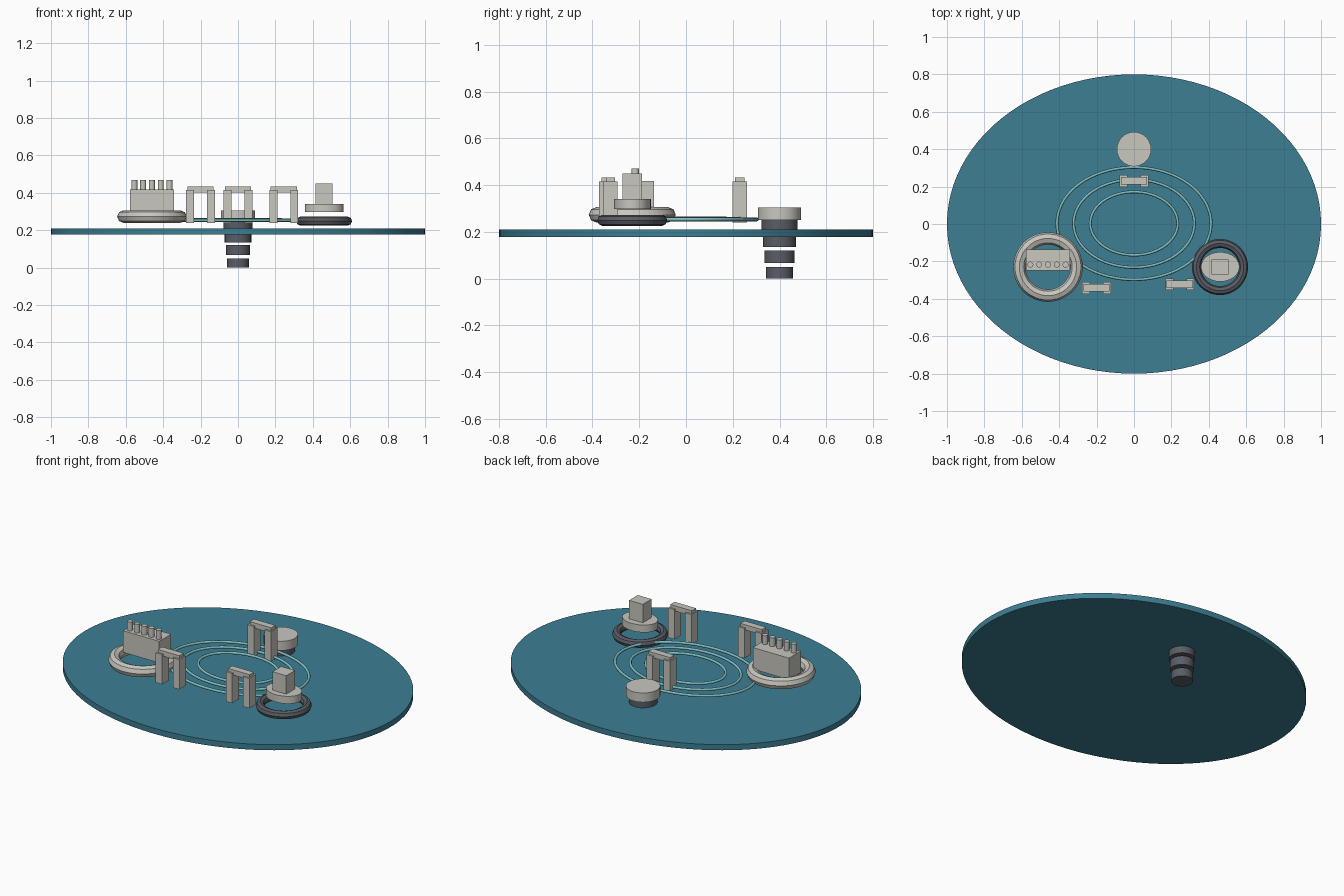
import bpy, bmesh, math
from mathutils import Matrix

if "Cube" in bpy.data.objects:
    bpy.data.objects.remove(bpy.data.objects["Cube"])


def material(name, rgb):
    m = bpy.data.materials.new(name)
    m.diffuse_color = (*rgb, 1)
    m.use_nodes = True
    m.node_tree.nodes["Principled BSDF"].inputs["Base Color"].default_value = m.diffuse_color
    return m


TEAL = material("deep_teal", (0.045, 0.21, 0.29))
AQUA = material("pale_aqua", (0.21, 0.52, 0.54))
LIGHT = material("warm_light_grey", (0.58, 0.57, 0.52))
DARK = material("dark_grey", (0.10, 0.11, 0.13))


def finish(bm, name, mat, smooth=None):
    bmesh.ops.recalc_face_normals(bm, faces=bm.faces)
    me = bpy.data.meshes.new(name)
    bm.to_mesh(me)
    bm.free()
    me.materials.append(mat)
    ob = bpy.data.objects.new(name, me)
    bpy.context.collection.objects.link(ob)
    if smooth:
        bpy.ops.object.select_all(action='DESELECT')
        ob.select_set(True)
        bpy.context.view_layer.objects.active = ob
        bpy.ops.object.shade_smooth_by_angle(angle=math.radians(smooth))
    return ob


def add_box(bm, x, y, z0, z1, sx, sy):
    m = Matrix.Translation((x, y, (z0 + z1) / 2)) @ Matrix.Diagonal((sx, sy, z1 - z0, 1))
    bmesh.ops.create_cube(bm, size=1, matrix=m)


def box(name, mat, *dims):
    bm = bmesh.new()
    add_box(bm, *dims)
    return finish(bm, name, mat)


def disc(name, mat, x, y, z0, z1, rx, ry, sides=32):
    bm = bmesh.new()
    m = Matrix.Translation((x, y, (z0 + z1) / 2)) @ Matrix.Diagonal((rx, ry, 1, 1))
    bmesh.ops.create_cone(bm, cap_ends=True, segments=sides, radius1=1, radius2=1,
                          depth=z1 - z0, matrix=m)
    return finish(bm, name, mat, 30)


def ring(name, mat, x, y, z, rx, ry, r, n=48, k=8, smooth=None):
    """Torus around an ellipse."""
    bm = bmesh.new()
    rows = []
    for i in range(n):
        a = math.tau * i / n
        row = []
        for j in range(k):
            b = math.tau * j / k
            d = r * math.cos(b)
            row.append(bm.verts.new((x + (rx + d) * math.cos(a), y + (ry + d) * math.sin(a),
                                     z + r * math.sin(b))))
        rows.append(row)
    for i in range(n):
        p, q = rows[i], rows[(i + 1) % n]
        for j in range(k):
            l = (j + 1) % k
            bm.faces.new((p[j], q[j], q[l], p[l]))
    return finish(bm, name, mat, smooth)


# Oval base plate
disc("base_plate", TEAL, 0, 0, 0.177, 0.21, 1.0, 0.8, 96)

# Concentric oval hoops
for i, (rx, ry, z) in enumerate([(0.412, 0.300, 0.253), (0.323, 0.235, 0.255), (0.234, 0.169, 0.257)]):
    ring(f"oval_hoop_{i + 1}", AQUA, 0, 0.003, z, rx, ry, 0.008, 72, 8, 60)

# Stacked column through the plate, with its cap
for i, (z0, z1, r) in enumerate([(0, 0.05, 0.058), (0.067, 0.12, 0.065),
                                 (0.135, 0.185, 0.071), (0.2, 0.25, 0.077)]):
    disc(f"column_segment_{i + 1}", DARK, 0, 0.4, z0, z1, r, r)
disc("column_cap", LIGHT, 0, 0.4, 0.25, 0.305, 0.092, 0.092)

# Left ring with block and pegs
ring("left_ring", LIGHT, -0.46, -0.23, 0.273, 0.153, 0.153, 0.033)
box("left_block", LIGHT, -0.46, -0.192, 0.29, 0.418, 0.236, 0.112)
for i in range(5):
    disc(f"peg_{i + 1}", LIGHT, -0.46 + (i - 2) * 0.047, -0.217, 0.41, 0.47, 0.016, 0.016, 16)

# Right dark ring with oval pad and block
ring("right_ring", DARK, 0.46, -0.23, 0.249, 0.126, 0.126, 0.024)
disc("right_pad", LIGHT, 0.461, -0.229, 0.297, 0.341, 0.103, 0.079)
box("right_block", LIGHT, 0.46, -0.23, 0.335, 0.45, 0.09, 0.082)

# Three gateways: two posts and a lintel
for name, x, y in [("back", 0, 0.23), ("left", -0.2, -0.342), ("right", 0.245, -0.323)]:
    bm = bmesh.new()
    for s in (-1, 1):
        add_box(bm, x + s * 0.056, y, 0.24, 0.416, 0.042, 0.062)
    add_box(bm, x, y, 0.402, 0.433, 0.14, 0.04)
    finish(bm, f"{name}_gateway", LIGHT)
